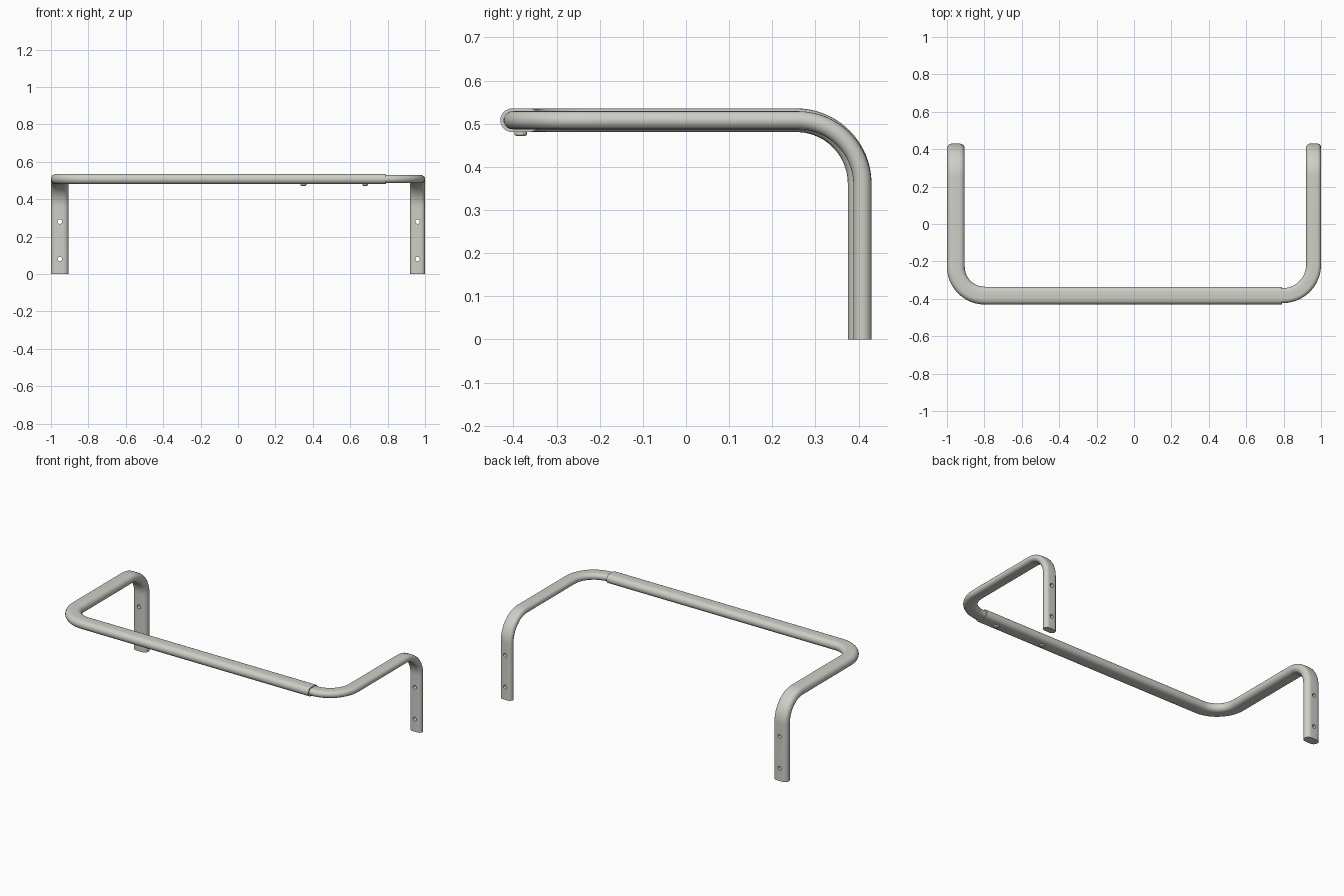
import bpy, bmesh
from math import pi, sin, cos
from mathutils import Vector

cube = bpy.data.objects.get("Cube")
if cube:
    bpy.data.objects.remove(cube)

COLOUR = (0.62, 0.62, 0.575, 1)
metal = bpy.data.materials.new("brushed_grey_metal")
metal.use_nodes = True
metal.diffuse_color = COLOUR
metal.node_tree.nodes["Principled BSDF"].inputs["Base Color"].default_value = COLOUR

RAIL_Y, RAIL_Z = -0.383, 0.508


def flat_oval(width, thick, steps=10):
    """Cross-section with two half-round edges, as (wide, thin) offsets."""
    r = thick / 2
    flat = width / 2 - r
    pts = []
    for side in (1, -1):
        for i in range(steps + 1):
            a = -pi / 2 + pi * i / steps
            pts.append((side * (flat + r * cos(a)), side * r * sin(a)))
    return pts


def tube_path(side, start_x, leg_x, leg_y, corner, knee, steps=20):
    """Frames (point, wide axis, thin axis) along rail, arm and leg."""
    up, out, front = Vector((0, 0, 1)), Vector((side, 0, 0)), Vector((0, -1, 0))
    frames = [(Vector((start_x, RAIL_Y, RAIL_Z)), front, up)]
    # corner between the front rail and the side arm
    centre = Vector((side * (leg_x - corner), RAIL_Y + corner, RAIL_Z))
    for i in range(steps + 1):
        a = pi / 2 * i / steps
        wide = front * cos(a) + out * sin(a)
        frames.append((centre + wide * corner, wide, up))
    # bend from the arm down into the leg
    centre = Vector((side * leg_x, leg_y - knee, RAIL_Z - knee))
    for i in range(steps + 1):
        a = pi / 2 * i / steps
        thin = up * cos(a) - front * sin(a)
        frames.append((centre + thin * knee, out, thin))
    frames.append((Vector((side * leg_x, leg_y, 0)), out, -front))
    return frames


def finish(name, bm):
    bmesh.ops.recalc_face_normals(bm, faces=bm.faces)
    mesh = bpy.data.meshes.new(name)
    bm.to_mesh(mesh)
    bm.free()
    obj = bpy.data.objects.new(name, mesh)
    bpy.context.collection.objects.link(obj)
    mesh.materials.append(metal)
    return obj


def smooth(obj):
    bpy.ops.object.select_all(action='DESELECT')
    obj.select_set(True)
    bpy.context.view_layer.objects.active = obj
    bpy.ops.object.shade_smooth_by_angle(angle=0.6)


def sweep(name, frames, section):
    bm = bmesh.new()
    rings = [[bm.verts.new(p + w * u + t * v) for u, v in section]
             for p, w, t in frames]
    n = len(section)
    for a, b in zip(rings, rings[1:]):
        for i in range(n):
            j = (i + 1) % n
            bm.faces.new((a[i], a[j], b[j], b[i]))
    bm.faces.new(rings[0])
    bm.faces.new(rings[-1])
    return finish(name, bm)


def cylinder(name, radius, depth, location, along_y=False, bevel=0):
    bm = bmesh.new()
    bmesh.ops.create_cone(bm, cap_ends=True, segments=20, radius1=radius,
                          radius2=radius - bevel, depth=depth)
    obj = finish(name, bm)
    obj.location = location
    if along_y:
        obj.rotation_euler.x = pi / 2
    return obj


def drill_leg(obj, x, y):
    """Cut the two screw holes through a leg."""
    for i, z in enumerate((0.08, 0.28)):
        cutter = cylinder(f"{obj.name}_hole_cutter_{i + 1}", 0.012, 0.2, (x, y, z), True)
        cutter.hide_render = True
        cutter.hide_set(True)
        mod = obj.modifiers.new("screw_hole", 'BOOLEAN')
        mod.operation = 'DIFFERENCE'
        mod.solver = 'EXACT'
        mod.object = cutter
    # bake the holes in, then drop the cutters
    bpy.context.view_layer.update()
    graph = bpy.context.evaluated_depsgraph_get()
    baked = bpy.data.meshes.new_from_object(obj.evaluated_get(graph))
    cutters = [m.object for m in obj.modifiers]
    obj.modifiers.clear()
    obj.data = baked
    for c in cutters:
        bpy.data.objects.remove(c)
    smooth(obj)


# wide outer tube: long front rail, right arm and right leg
outer = sweep("outer_tube", tube_path(-1, 0.79, 0.9525, 0.4025, 0.155, 0.147),
              flat_oval(0.095, 0.055))
drill_leg(outer, -0.9525, 0.4025)

# slimmer inner tube that slides into the rail: left arm and left leg
inner = sweep("inner_tube", tube_path(1, 0.3, 0.96, 0.409, 0.165, 0.15),
              flat_oval(0.08, 0.042))
drill_leg(inner, 0.96, 0.409)

# locking buttons under the rail
for i, x in enumerate((0.35, 0.68)):
    button = cylinder(f"locking_button_{i + 1}", 0.015, 0.02, (x, RAIL_Y, 0.482))
    button.rotation_euler.x = pi
    bev = button.modifiers.new("rounded_rim", 'BEVEL')
    bev.width = 0.004
    bev.segments = 3
    smooth(button)
